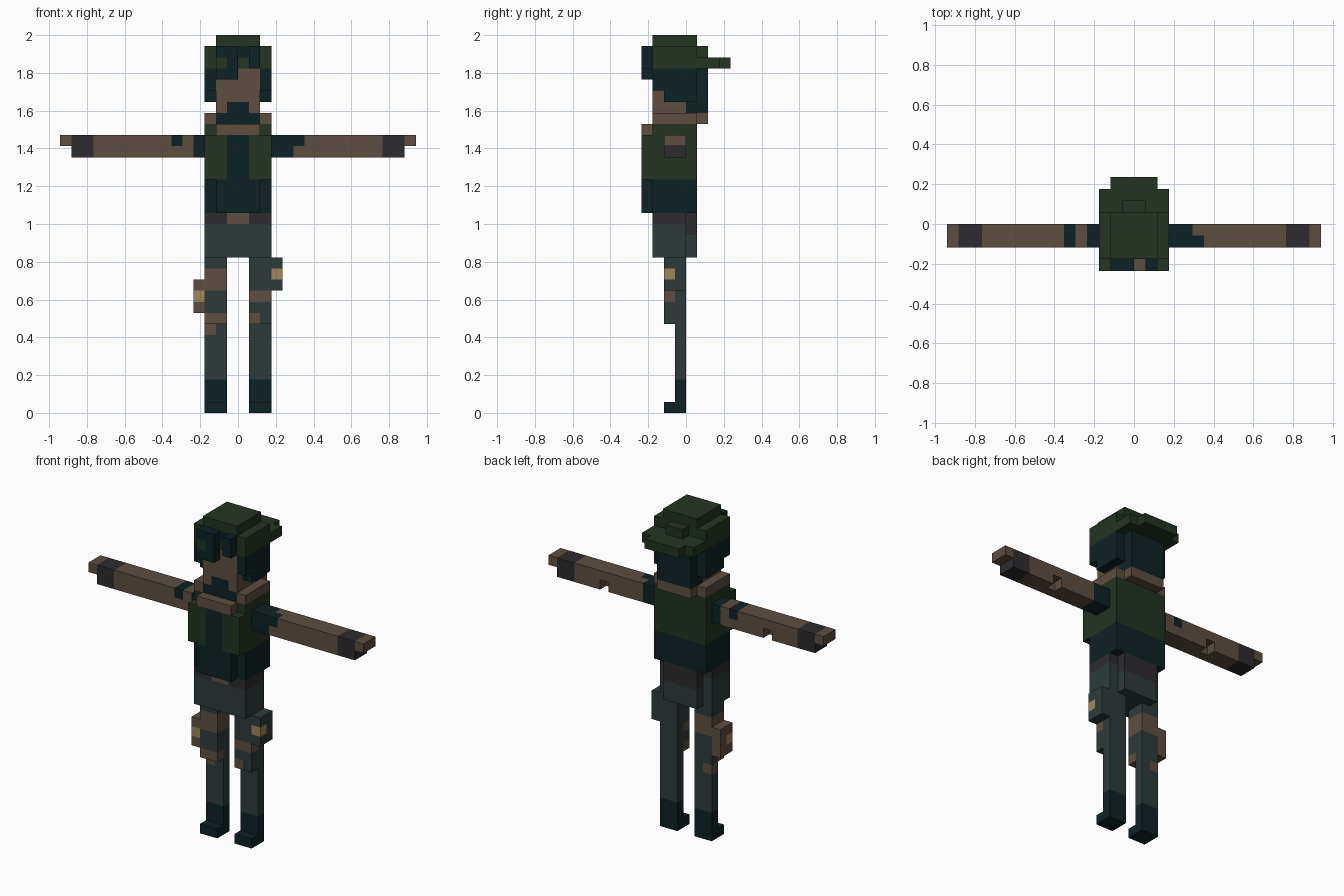
import bpy, bmesh
from mathutils import Vector

if "Cube" in bpy.data.objects:
    bpy.data.objects.remove(bpy.data.objects["Cube"])

U = 2 / 34          # size of one block: the figure is 34 blocks tall
cells = {}          # (x, y, z) -> [part, colour]

PALETTE = {'tan': (93, 78, 65), 'slate': (45, 58, 59), 'dark_teal': (13, 34, 37),
           'cap_green': (35, 52, 34), 'charcoal': (45, 43, 46), 'gold': (163, 134, 88)}


def linear(c):
    c /= 255
    return c / 12.92 if c < 0.04045 else ((c + 0.055) / 1.055) ** 2.4


mats = {}
for n, rgb in PALETTE.items():
    mats[n] = bpy.data.materials.new(n)
    mats[n].diffuse_color = (*[linear(c) for c in rgb], 1)
NAMES = list(PALETTE)


def block(x, y, z):
    return [(i, j, k) for i in range(*x) for j in range(*y) for k in range(*z)]


def fill(part, col, x, y, z):
    for c in block(x, y, z):
        cells[c] = [part, col]


def both(part, col, x, y, z):
    fill('left_' + part, col, x, y, z)
    fill('right_' + part, col, (-x[1], -x[0]), y, z)


def paint(col, x, y, z):
    for c in block(x, y, z):
        if c in cells:
            cells[c][1] = col


# legs, thighs and boots
both('leg', 'slate', (1, 3), (-1, 0), (3, 14))
both('leg', 'slate', (1, 3), (-2, 0), (8, 14))
both('boot', 'dark_teal', (1, 3), (-1, 0), (0, 3))
both('boot', 'dark_teal', (1, 3), (-2, 0), (0, 1))
paint('tan', (-3, -1), (-2, 0), (11, 13))
paint('tan', (-3, -1), (-2, -1), (8, 9))
paint('tan', (-3, -2), (-1, 0), (7, 8))
paint('tan', (1, 3), (-2, -1), (10, 11))
paint('tan', (1, 2), (-2, -1), (8, 9))

# thigh pouches with buckles
fill('left_pouch', 'slate', (3, 4), (-2, 0), (11, 14))
fill('right_pouch', 'tan', (-4, -3), (-2, 0), (9, 12))
paint('gold', (3, 4), (-2, -1), (12, 13))
paint('gold', (-4, -3), (-2, -1), (10, 11))

# hips and belt
fill('hips', 'slate', (-3, 3), (-3, 0), (14, 18))
fill('hips', 'slate', (-2, 2), (0, 1), (14, 18))
paint('charcoal', (-3, 3), (-3, 1), (17, 18))
paint('charcoal', (-2, 2), (0, 1), (16, 18))
paint('tan', (-1, 1), (-3, -2), (17, 18))

# torso, shirt and vest
fill('torso', 'dark_teal', (-3, 3), (-3, 1), (18, 26))
fill('torso', 'dark_teal', (-2, 2), (-4, -3), (18, 21))
fill('torso', 'dark_teal', (-3, 3), (-4, -3), (21, 25))
paint('cap_green', (-3, 3), (-4, 1), (21, 26))
paint('dark_teal', (-1, 1), (-4, -3), (21, 25))

# arms, cuffs and hands with elbow notches
both('arm', 'tan', (3, 13), (-2, 0), (23, 25))
both('cuff', 'charcoal', (13, 15), (-2, 0), (23, 25))
both('hand', 'tan', (15, 16), (-2, 0), (24, 25))
for x in (9, -10):
    del cells[(x, -1, 23)]
paint('dark_teal', (3, 5), (-2, 0), (23, 25))
paint('dark_teal', (5, 6), (-2, -1), (24, 25))
paint('dark_teal', (-4, -3), (-2, 0), (23, 25))
paint('dark_teal', (-6, -5), (-2, 0), (24, 25))

# neck and collar
fill('collar', 'tan', (-2, 2), (-4, -3), (25, 26))
fill('collar', 'tan', (-2, 2), (1, 2), (26, 27))
fill('collar', 'tan', (2, 3), (-3, 1), (26, 27))
fill('collar', 'tan', (-3, -2), (-3, 1), (26, 27))
fill('neck', 'dark_teal', (-2, 2), (-3, 1), (26, 27))

# head and beard
fill('head', 'tan', (-2, 2), (-3, 0), (27, 31))
paint('dark_teal', (-1, 1), (-3, -2), (27, 28))

# hair: back, sides and fringe
fill('hair', 'dark_teal', (-2, 2), (0, 2), (27, 31))
both('side_hair', 'dark_teal', (2, 3), (-2, 1), (28, 31))
both('side_hair', 'dark_teal', (2, 3), (-3, -2), (29, 31))
fill('fringe', 'dark_teal', (-2, 0), (-4, -3), (30, 33))
fill('fringe', 'dark_teal', (1, 2), (-4, -3), (31, 33))
paint('cap_green', (-2, -1), (-4, -3), (31, 32))

# cap worn backwards, with strap and brim
fill('cap', 'cap_green', (-3, 3), (-3, 1), (31, 33))
fill('cap', 'cap_green', (-2, 2), (-3, 1), (33, 34))
paint('dark_teal', (0, 1), (-3, -2), (32, 33))
fill('cap_strap', 'cap_green', (-1, 1), (1, 2), (31, 33))
fill('cap_brim', 'cap_green', (-3, 3), (1, 3), (31, 32))
fill('cap_brim', 'cap_green', (-2, 2), (3, 4), (31, 32))

# turn each part's exposed block faces into one clean mesh
AXES = [Vector(v) for v in ((1, 0, 0), (0, 1, 0), (0, 0, 1))]
for part in sorted({p for p, _ in cells.values()}):
    bm = bmesh.new()
    for c, (p, col) in cells.items():
        if p != part:
            continue
        mid = Vector(c) + Vector((0.5, 0.5, 0.5))
        for a in range(3):
            for s in (1, -1):
                n = AXES[a] * s
                if tuple(int(q) for q in Vector(c) + n) in cells:
                    continue
                u, v = AXES[(a + 1) % 3] * s, AXES[(a + 2) % 3]
                f = bm.faces.new([bm.verts.new((mid + (n + u * i + v * j) / 2) * U)
                                  for i, j in ((-1, -1), (1, -1), (1, 1), (-1, 1))])
                f.material_index = NAMES.index(col)
    bmesh.ops.remove_doubles(bm, verts=bm.verts, dist=0.001)
    bmesh.ops.dissolve_limit(bm, angle_limit=0.01, verts=bm.verts, edges=bm.edges,
                             delimit={'MATERIAL'})
    me = bpy.data.meshes.new(part)
    bm.to_mesh(me)
    bm.free()
    for n in NAMES:
        me.materials.append(mats[n])
    bpy.context.collection.objects.link(bpy.data.objects.new(part, me))

for m in bpy.data.materials:
    if m.users and not m.is_grease_pencil:
        m.use_nodes = True
        m.node_tree.nodes["Principled BSDF"].inputs["Base Color"].default_value = m.diffuse_color
